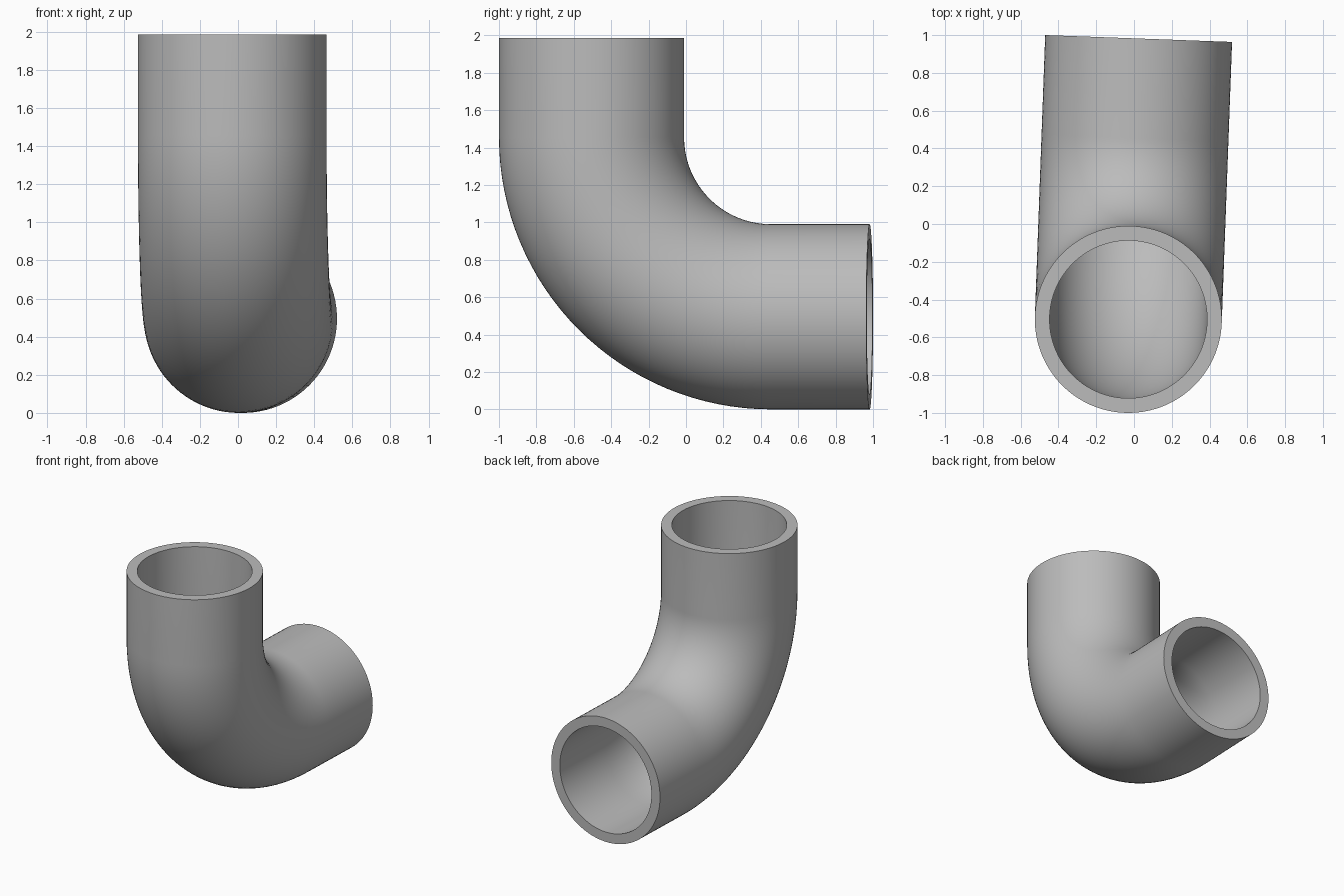
import bpy, bmesh, math
from mathutils import Vector, Matrix

if "Cube" in bpy.data.objects:
    bpy.data.objects.remove(bpy.data.objects["Cube"])

OUTER, INNER = 0.495, 0.417      # pipe radii
BEND = 0.96                      # centreline bend radius
TOP, REACH = 1.985, 1.488        # height of upper mouth, length of lower arm
SIDES, STEPS = 96, 32

grey = bpy.data.materials.new("pipe_grey")
grey.use_nodes = True
colour = (0.5, 0.5, 0.5, 1)
grey.diffuse_color = colour
grey.node_tree.nodes["Principled BSDF"].inputs["Base Color"].default_value = colour

# Centreline stations: (centre, outward radial direction in the bend plane)
stations = [(Vector((0, 0, TOP)), Vector((0, 1, 0)))]
for i in range(STEPS + 1):
    a = math.pi / 2 * i / STEPS
    radial = Vector((0, math.cos(a), math.sin(a)))
    stations.append((Vector((0, BEND, OUTER + BEND)) - radial * BEND, radial))
stations.append((Vector((0, REACH, OUTER)), Vector((0, 0, 1))))

bm = bmesh.new()


def ring(centre, radial, radius):
    verts = []
    for k in range(SIDES):
        t = math.tau * k / SIDES
        offset = Vector((math.cos(t), 0, 0)) + radial * math.sin(t)
        verts.append(bm.verts.new(centre + offset * radius))
    return verts


# Outer wall down the path, inner wall back up, closed by the two rims
loops = [ring(c, r, OUTER) for c, r in stations]
loops += [ring(c, r, INNER) for c, r in reversed(stations)]
for a, b in zip(loops, loops[1:] + loops[:1]):
    for k in range(SIDES):
        n = (k + 1) % SIDES
        bm.faces.new((a[k], b[k], b[n], a[n]))
bmesh.ops.recalc_face_normals(bm, faces=bm.faces)

# Turn the lower arm slightly to the side and place the upright
bm.transform(Matrix.Translation((-0.03, -0.505, 0))
             @ Matrix.Rotation(math.radians(-2.1), 4, "Z"))

mesh = bpy.data.meshes.new("pipe_elbow")
bm.to_mesh(mesh)
bm.free()
mesh.materials.append(grey)
elbow = bpy.data.objects.new("pipe_elbow", mesh)
bpy.context.collection.objects.link(elbow)

bpy.ops.object.select_all(action="DESELECT")
elbow.select_set(True)
bpy.context.view_layer.objects.active = elbow
bpy.ops.object.shade_smooth_by_angle(angle=math.radians(30))
